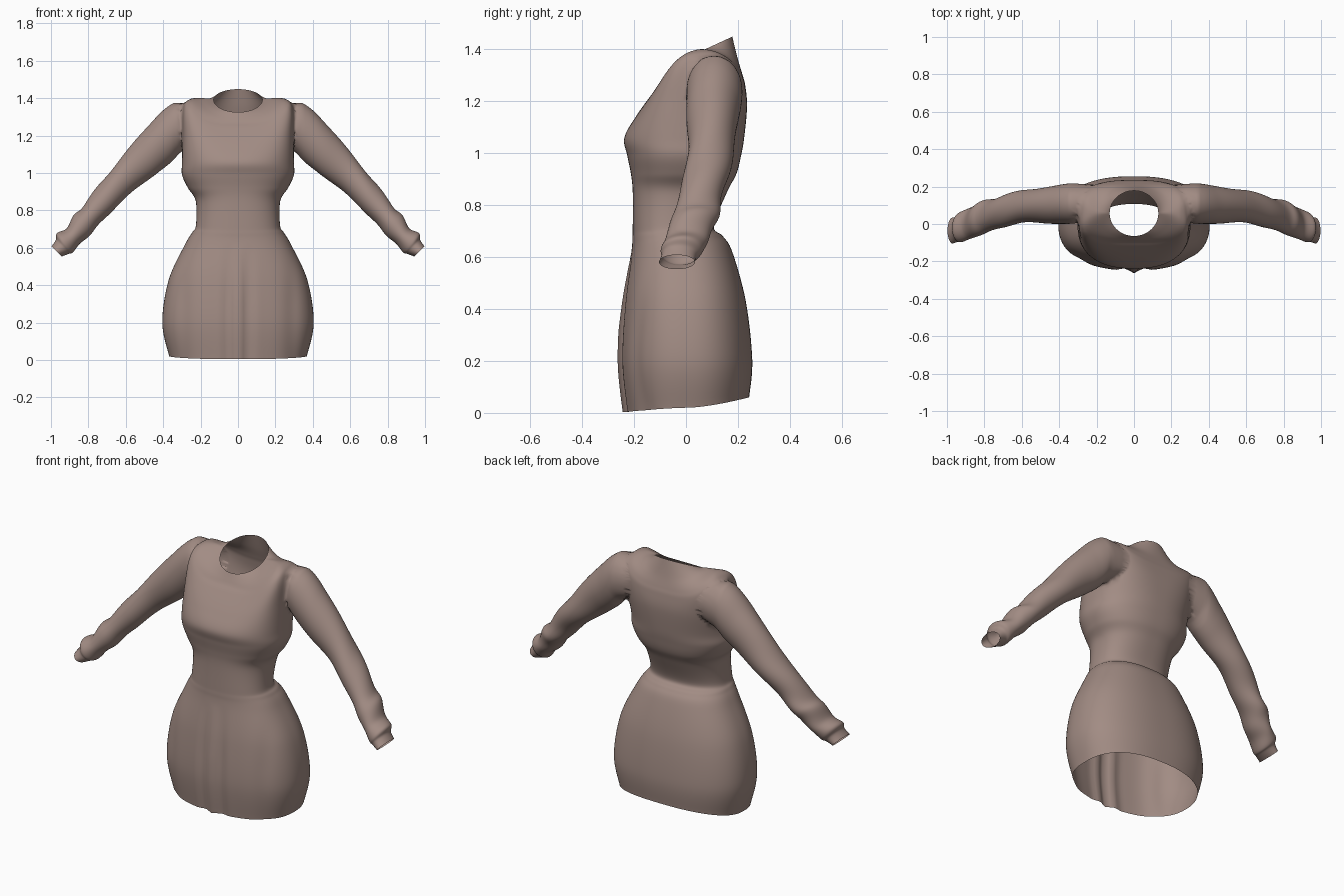
import bpy, bmesh, math
from math import sin, cos, pi, exp

if "Cube" in bpy.data.objects:
    bpy.data.objects.remove(bpy.data.objects["Cube"])

cloth = bpy.data.materials.new("dusty brown cloth")
cloth.diffuse_color = (0.36, 0.262, 0.23, 1)
cloth.use_nodes = True
cloth.node_tree.nodes["Principled BSDF"].inputs["Base Color"].default_value = cloth.diffuse_color
bm = bmesh.new()


def smooth_rows(rows, steps):
    """Catmull-Rom interpolation between rows of numbers."""
    out = []
    for i in range(len(rows) - 1):
        a, b, c, d = rows[max(i - 1, 0)], rows[i], rows[i + 1], rows[min(i + 2, len(rows) - 1)]
        for k in range(steps):
            t = k / steps
            out.append([0.5 * (2 * q + (r - p) * t + (2 * p - 5 * q + 4 * r - s) * t * t
                               + (3 * q - p - 3 * r + s) * t ** 3)
                        for p, q, r, s in zip(a, b, c, d)])
    out.append(list(rows[-1]))
    return out


def loft(rings, skip=None):
    """Open tube through equal-length rings of points; returns rings of verts."""
    vs = [[bm.verts.new(p) for p in r] for r in rings]
    n = len(rings[0])
    for a, b in zip(vs, vs[1:]):
        for j in range(n):
            k = (j + 1) % n
            f = bm.faces.new((a[j], a[k], b[k], b[j]))
            if skip and skip(f.calc_center_median()):
                bm.faces.remove(f)
    return vs


def spow(v, e):
    return math.copysign(abs(v) ** e, v)


def armhole(c):
    return abs(c.x) > .2 and ((c.y - .11) / .10) ** 2 + ((c.z - 1.25) / .122) ** 2 < 1


# Skirt and bodice, level rings: half width, front y, back y, z
lower = [
    (.368, -.228, .243, .02),
    (.405, -.247, .255, .20),
    (.370, -.235, .230, .43),
    (.282, -.210, .178, .62),
    (.246, -.206, .142, .68),
    (.225, -.205, .107, .72),
    (.226, -.205, .158, .85),
    (.268, -.212, .194, .92),
    (.299, -.226, .212, .99),
    (.299, -.237, .224, 1.06),
]
# Chest to neckline, tilted: half width, front y, back y, front z, back z, side z, roundness
upper = [
    (.297, -.190, .235, 1.145, 1.18, 1.20, .70),
    (.294, -.125, .228, 1.235, 1.26, 1.345, .60),
    (.262, -.098, .218, 1.267, 1.30, 1.393, .62),
    (.190, -.082, .200, 1.293, 1.36, 1.400, .85),
    (.130, -.064, .178, 1.325, 1.448, 1.392, 1),
]
# The hem dips at the front and rises at the back
rows = [(w, f, b, z - .016 * exp(-(z - .02) / .08), z + .04 * exp(-(z - .02) / .08), z, .83)
        for w, f, b, z in lower]
rings = []
for w, yf, yb, zf, zb, zs, e in smooth_rows(rows + upper, 8):
    ring = []
    for j in range(144):
        c, s = cos(2 * pi * j / 144), sin(2 * pi * j / 144)
        x = w * spow(c, e)
        y = (yf + yb) / 2 + (yb - yf) / 2 * spow(s, e)
        z = zs + ((zb if s > 0 else zf) - zs) * abs(s) ** (2.5 - 1.5 * e)
        # Skirt folds hanging at the front
        drop = min(max((.62 - z) / .3, 0), 1)
        if s < 0:
            y -= .016 * drop * cos(2 * pi * x / .12) * exp(-(x / .075) ** 2)
            y += .008 * drop * exp(-((abs(x) - .29) / .04) ** 2)
        ring.append((x, y, z))
    rings.append(ring)
loft(rings, armhole)

# Sleeve: top x, top z, bottom x, bottom z, centre y, y radius
sleeve = [
    (.335, 1.380, .308, 1.11, .11, .109),
    (.400, 1.335, .355, 1.06, .107, .106),
    (.490, 1.240, .430, 1.00, .10, .098),
    (.630, 1.075, .550, .912, .095, .086),
    (.740, .940, .660, .808, .065, .084),
    (.825, .825, .735, .735, .045, .085),
    (.875, .778, .790, .668, .022, .086),
    (.915, .705, .845, .622, .002, .082),
    (.968, .678, .882, .576, -.017, .080),
    (.974, .642, .904, .568, -.026, .068),
    (.997, .608, .943, .553, -.035, .069),
]
bm.edges.index_update()
for side in (1, -1):
    # Rim of the hole left in the body
    rim = [e for e in bm.edges if e.is_boundary and all(
        v.co.x * side > .2 and 1.05 < v.co.z < 1.42 and v.co.y > -.03 for v in e.verts)]
    rings = []
    rows = smooth_rows(sleeve, 7)
    for i, (xt, zt, xb, zb, yc, ry) in enumerate(rows):
        t = i / (len(rows) - 1)
        # Soft wrinkles that fade out at the shoulder and cuff
        amp = .07 * max(0, sin(pi * min(1, max(0, (t - .15) / .6))))
        ring = []
        for j in range(48):
            a = 2 * pi * j / 48
            k = 1 + amp * sin(32 * t + 2 * a) * (.6 + .4 * cos(a - 1))
            u = k * cos(a)
            ring.append((side * ((xt + xb) / 2 + (xt - xb) / 2 * u),
                         yc + ry * k * sin(a),
                         (zt + zb) / 2 + (zt - zb) / 2 * u))
        rings.append(ring if side < 0 else ring[::-1])
    vs = loft(rings)[0]
    start = [bm.edges.get((vs[j], vs[j - 1])) for j in range(48)]
    # Sew the sleeve to the body
    bmesh.ops.bridge_loops(bm, edges=rim + start)

# Relax the shoulder seams
seam = [v for v in bm.verts if .25 < abs(v.co.x) < .345 and v.co.z > 1.08 and v.co.y > -.04]
for _ in range(4):
    bmesh.ops.smooth_vert(bm, verts=seam, factor=.5, use_axis_x=True, use_axis_y=True, use_axis_z=True)
bmesh.ops.delete(bm, geom=[v for v in bm.verts if not v.link_faces], context='VERTS')
bmesh.ops.recalc_face_normals(bm, faces=bm.faces[:])
for f in bm.faces:
    f.smooth = True
me = bpy.data.meshes.new("long_sleeve_dress")
bm.to_mesh(me)
me.materials.append(cloth)
bpy.context.collection.objects.link(bpy.data.objects.new("long_sleeve_dress", me))
